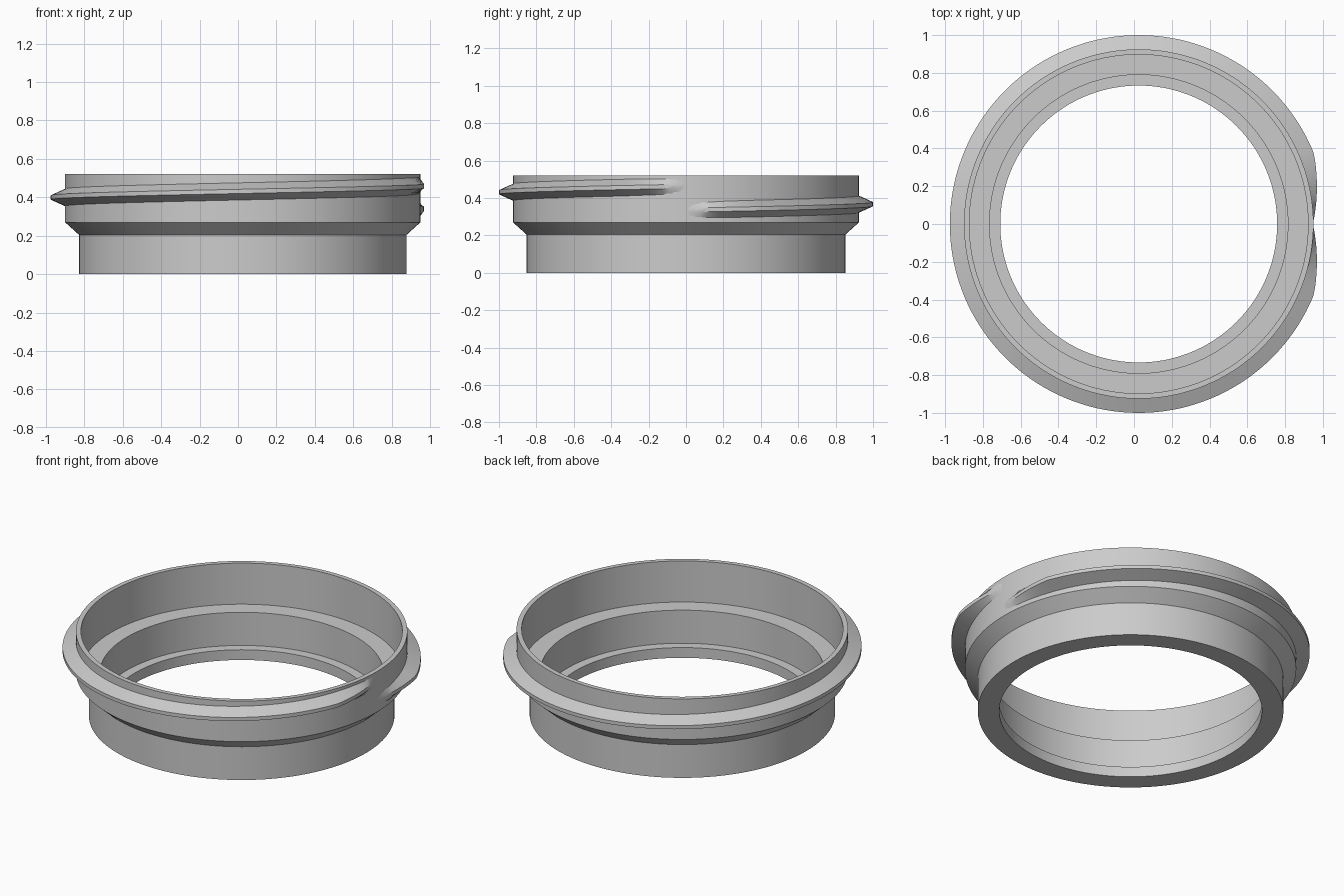
import bpy
import bmesh
from math import cos, sin, pi, radians

cube = bpy.data.objects.get("Cube")
if cube:
    bpy.data.objects.remove(cube)

SEGMENTS = 144
CENTRE_X = 0.025

grey = bpy.data.materials.new("plain grey")
grey.use_nodes = True
colour = (0.6, 0.6, 0.6, 1)
grey.diffuse_color = colour
grey.node_tree.nodes["Principled BSDF"].inputs["Base Color"].default_value = colour


def sweep(name, profile_at, steps, closed):
    """Sweep a closed (radius, height) profile around the vertical axis."""
    bm = bmesh.new()
    rings = []
    for i in range(steps if closed else steps + 1):
        a = 2 * pi * i / steps
        rings.append([bm.verts.new((r * cos(a), r * sin(a), z))
                      for r, z in profile_at(a)])
    pairs = list(zip(rings, rings[1:]))
    if closed:
        pairs.append((rings[-1], rings[0]))
    else:
        bm.faces.new(rings[0])
        bm.faces.new(rings[-1])
    n = len(rings[0])
    for r0, r1 in pairs:
        for j in range(n):
            k = (j + 1) % n
            bm.faces.new((r0[j], r1[j], r1[k], r0[k]))
    bmesh.ops.recalc_face_normals(bm, faces=bm.faces)
    mesh = bpy.data.meshes.new(name)
    bm.to_mesh(mesh)
    bm.free()
    mesh.materials.append(grey)
    obj = bpy.data.objects.new(name, mesh)
    obj.location.x = CENTRE_X
    bpy.context.collection.objects.link(obj)
    bpy.ops.object.select_all(action='DESELECT')
    obj.select_set(True)
    bpy.context.view_layer.objects.active = obj
    bpy.ops.object.shade_smooth_by_angle(angle=radians(25))
    return obj


# Stepped ring: outside wall going up, inside ledges going down
RING = [(0.853, 0), (0.853, 0.205), (0.925, 0.27), (0.925, 0.52),
        (0.897, 0.52), (0.897, 0.267), (0.79, 0.267), (0.79, 0.063),
        (0.733, 0.063), (0.733, 0)]
sweep("stepped_ring", lambda a: RING, SEGMENTS, True)


# Single-turn screw thread whose crest fades out at both ends
def thread_profile(a):
    fade = min(1, a / radians(22), (2 * pi - a) / radians(22))
    crest = 0.922 + 0.078 * fade
    z = 0.335 + 0.128 * a / (2 * pi)
    return [(0.92, z - 0.047), (crest, z - 0.011),
            (crest, z + 0.011), (0.92, z + 0.047)]


sweep("screw_thread", thread_profile, SEGMENTS, False)
